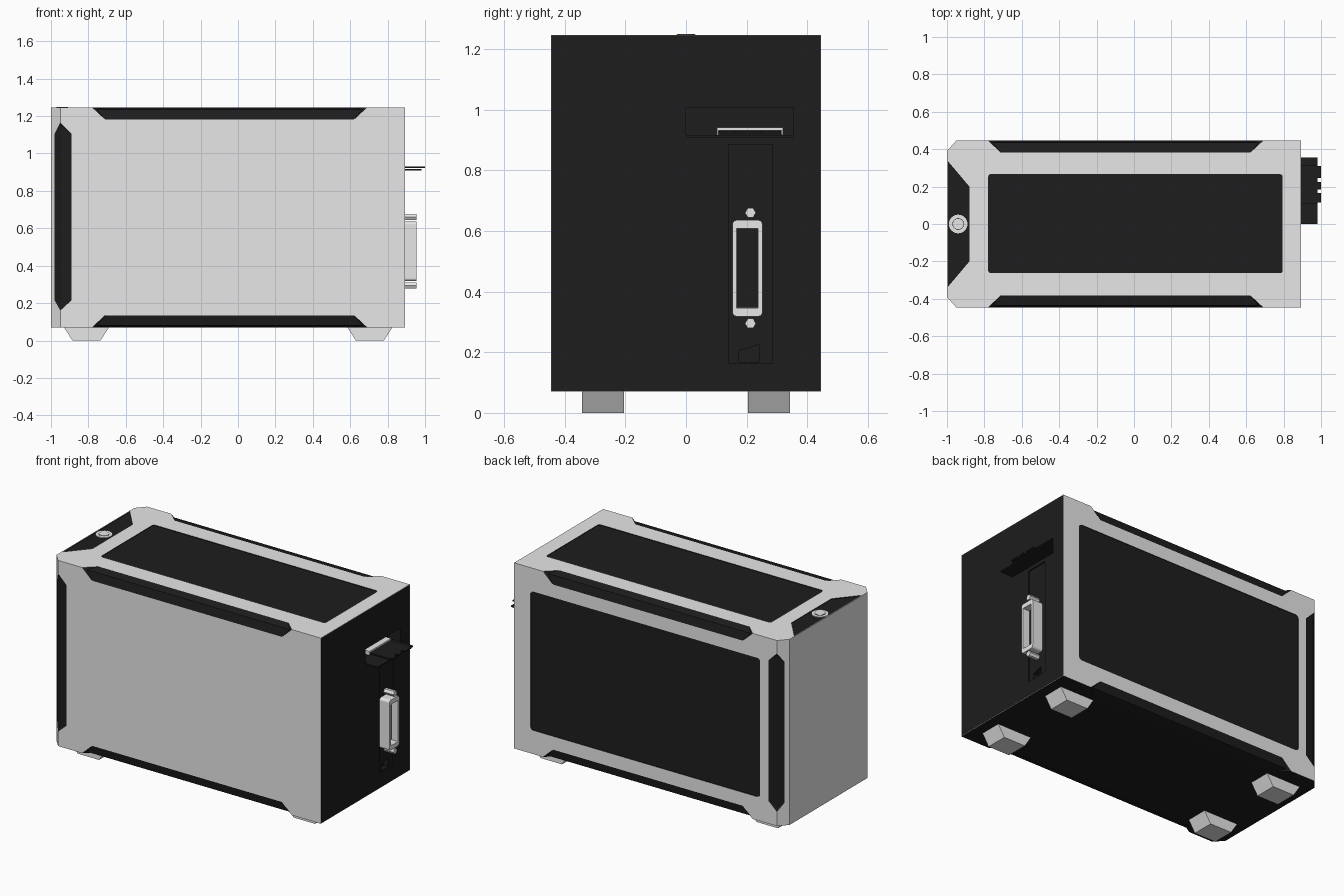
import bpy, bmesh, math
from mathutils import Vector as V
from itertools import product

if "Cube" in bpy.data.objects:
    bpy.data.objects.remove(bpy.data.objects["Cube"])


def material(name, v):
    m = bpy.data.materials.new(name)
    m.diffuse_color = (v, v, v, 1)
    m.use_nodes = True
    m.node_tree.nodes["Principled BSDF"].inputs["Base Color"].default_value = m.diffuse_color
    return m


GREY = material("case grey", 0.8)
DARK = material("black", 0.0122)
METAL = material("bright metal", 0.85)


def finish(name, bm, *mats):
    bmesh.ops.recalc_face_normals(bm, faces=bm.faces)
    me = bpy.data.meshes.new(name)
    bm.to_mesh(me)
    bm.free()
    ob = bpy.data.objects.new(name, me)
    bpy.context.collection.objects.link(ob)
    for m in mats:
        me.materials.append(m)
    return ob


def hull(name, pts, mat):
    bm = bmesh.new()
    verts = [bm.verts.new(p) for p in pts]
    bmesh.ops.convex_hull(bm, input=verts)
    return finish(name, bm, mat)


def box_mesh(lo, hi, axis=None, radius=0.0):
    """Box between two corners; edges along one axis may be rounded."""
    bm = bmesh.new()
    bmesh.ops.create_cube(bm, size=1)
    for v in bm.verts:
        v.co = V([(a + b) / 2 + c * (b - a) for a, b, c in zip(lo, hi, v.co)])
    if axis is not None:
        edges = [e for e in bm.edges
                 if abs((e.verts[0].co - e.verts[1].co).normalized()[axis]) > 0.9]
        bmesh.ops.bevel(bm, geom=edges, offset=radius, segments=3, profile=0.5, affect='EDGES')
    return bm


def box(name, lo, hi, mat, axis=None, radius=0.0):
    return finish(name, box_mesh(lo, hi, axis, radius), mat)


def disc(name, center, radius, depth, sides, mat, axis='Z'):
    bpy.ops.mesh.primitive_cylinder_add(
        vertices=sides, radius=radius, depth=depth, location=center,
        rotation=(0, math.pi / 2 if axis == 'X' else 0, 0))
    ob = bpy.context.object
    ob.name = name
    ob.data.materials.append(mat)
    return ob


X1, W, Z0, Z1 = 0.893, 0.446, 0.07, 1.247

# Case body: chamfered plan, black underside, black rear inside a thin grey rim
bm = bmesh.new()
plan = [(-1, -.39), (-.95, -W), (X1, -W), (X1, W), (-.95, W), (-1, .39)]
face = bm.faces.new([bm.verts.new((x, y, Z0)) for x, y in plan])
ext = bmesh.ops.extrude_face_region(bm, geom=[face])
bmesh.ops.translate(bm, vec=(0, 0, Z1 - Z0),
                    verts=[g for g in ext["geom"] if isinstance(g, bmesh.types.BMVert)])
bmesh.ops.recalc_face_normals(bm, faces=bm.faces)
rear = [f for f in bm.faces if f.normal.x > 0.9]
bmesh.ops.inset_individual(bm, faces=rear, thickness=0.004)
for f in bm.faces:
    if f.normal.z < -0.9 or f in rear:
        f.material_index = 1
body = finish("case_body", bm, GREY, DARK)


def cut(cutter):
    """Subtract a cutter; its surfaces leave black faces."""
    cutter.data.materials.clear()
    for m in (GREY, DARK):
        cutter.data.materials.append(m)
    for p in cutter.data.polygons:
        p.material_index = 1
    cutter.hide_render = True
    mod = body.modifiers.new("cut", 'BOOLEAN')
    mod.operation, mod.solver, mod.object = 'DIFFERENCE', 'EXACT', cutter
    bpy.context.view_layer.objects.active = body
    bpy.ops.object.modifier_apply(modifier=mod.name)
    bpy.data.objects.remove(cutter)


def edge_strip(name, ends):
    """Notch a case edge and fill it with a sunken black ridged strip.
    Each end is (edge point, point on one face, point on the other face)."""
    cutter, strip = [], []
    for a, b, c in (map(V, e) for e in ends):
        cutter += [a + .5 * (2 * a - b - c), b + .5 * (b - c), c + .5 * (c - b)]
        strip += [b, c, a + .35 * ((b + c) / 2 - a)]
    cut(hull("cutter", cutter, DARK))
    hull(name, strip, DARK)


for s, side in ((-1, "front"), (1, "back")):
    # Long horizontal edge strips
    for z, d, level in ((Z1, -1, "upper"), (Z0, 1, "lower")):
        edge_strip(f"{level}_{side}_edge_strip",
                   [((xa, s * W, z), (xb, s * (W - .065), z), (xb, s * W, z + d * .065))
                    for xa, xb in ((-.78, -.71), (.69, .62))])
    # Upright corner strips
    edge_strip(f"{side}_corner_strip",
               [((-.95, s * W, za), (-.89, s * W, zb), (-.98, s * .412, zb))
                for za, zb in ((.16, .215), (1.165, 1.105))])

# Black inset panels: top, side window, power button end
cut(box("cutter", (-.78, -.263, Z1 - .004), (.795, .267, Z1 + .05), DARK, 2, .015))
cut(box("cutter", (-.833, W - .004, .22), (.778, W + .05, 1.10), DARK, 1, .02))
cut(hull("cutter", [(x, s * y, z) for (x, y), s, z in
                    product(((-.994, .335), (-.88, .2)), (-1, 1), (Z1 - .004, Z1 + .05))], DARK))

# Rear card slot opening, bracket recess and its bottom hole
cut(box("cutter", (.80, 0, .908), (1.05, .355, 1.005), DARK))
cut(box("cutter", (X1 - .008, .14, .165), (1.05, .285, .885), DARK))
cut(hull("cutter", [(x, y, z) for x in (X1 - .04, X1 + .05)
                    for y, z in ((.175, .168), (.24, .168), (.24, .225), (.175, .205))], DARK))

# Power button
disc("button_ring", (-.94, 0, Z1 - .003), .05, .006, 32, GREY)
disc("button_groove", (-.94, 0, Z1 - .002), .031, .006, 32, DARK)
disc("button_cap", (-.94, 0, Z1 - .001), .028, .006, 32, GREY)

# Feet tapering along the length
for cx, sx in ((-.81, "left"), (.705, "right")):
    for s, sy in ((-1, "front"), (1, "back")):
        hull(f"{sy}_{sx}_foot", [(cx + u * h, s * y, z) for (h, z), u, y in
                                 product(((.12, Z0), (.075, 0)), (-1, 1), (.205, .343))], GREY)

# Clamp plates sticking out of the slot opening, with a metal fold behind
box("lower_clamp_plate", (.80, 0, .909), (.98, .355, .917), DARK)
box("upper_clamp_plate", (.80, .11, .922), (.98, .315, .930), DARK)
for i, (ya, yb) in enumerate(((.115, .165), (.185, .225), (.245, .31))):
    box(f"clamp_tooth_{i + 1}", (.975, ya, .922), (1, yb, .930), DARK)
box("bracket_fold", (.81, .105, .931), (.85, .315, .941), METAL)
for y in (.103, .315):
    box("fold_side", (.81, y, .917), (.85, y + .005, .941), METAL)

# Video connector: hollow metal shell with a black floor
cy, cz = .2025, .477
bm = box_mesh((X1 - .01, .153, .318), (.955, .252, .636), 0, .014)
bmesh.ops.recalc_face_normals(bm, faces=bm.faces)
mouth = [f for f in bm.faces if f.normal.x > 0.9]
bmesh.ops.inset_region(bm, faces=mouth, thickness=.014)
for v in mouth[0].verts:
    v.co.z = cz + (v.co.z - cz) * .9
bmesh.ops.inset_region(bm, faces=mouth, thickness=.001, depth=-.045)
for f in mouth:
    f.material_index = 1
finish("connector_shell", bm, METAL, DARK)
for z, n in ((.66, "upper"), (.295, "lower")):
    disc(f"{n}_connector_screw", (.92, .2125, z), .018, .07, 6, METAL, 'X')
